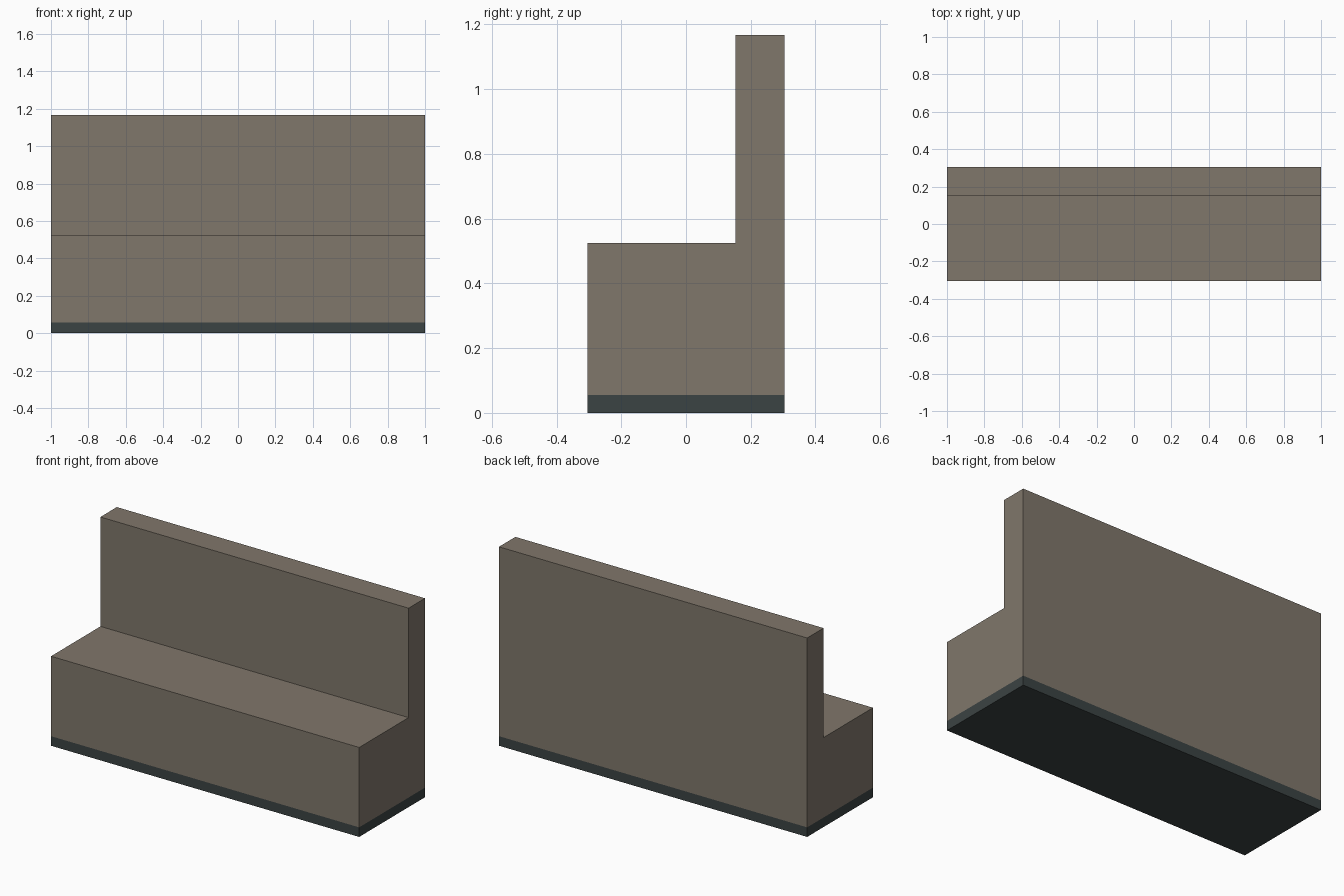
import bpy
import bmesh

default = bpy.data.objects.get("Cube")
if default:
    bpy.data.objects.remove(default, do_unlink=True)


def make_material(name, rgb):
    mat = bpy.data.materials.new(name)
    mat.use_nodes = True
    colour = (*rgb, 1.0)
    mat.diffuse_color = colour
    mat.node_tree.nodes["Principled BSDF"].inputs["Base Color"].default_value = colour
    return mat


def extrude_profile(name, profile, width, mat):
    """Extrude a closed (y, z) side profile along x, centred on x = 0."""
    bm = bmesh.new()
    side = bm.faces.new([bm.verts.new((-width / 2, y, z)) for y, z in profile])
    result = bmesh.ops.extrude_face_region(bm, geom=[side], use_keep_orig=True)
    moved = [v for v in result["geom"] if isinstance(v, bmesh.types.BMVert)]
    bmesh.ops.translate(bm, verts=moved, vec=(width, 0, 0))
    bmesh.ops.recalc_face_normals(bm, faces=bm.faces)
    mesh = bpy.data.meshes.new(name)
    bm.to_mesh(mesh)
    bm.free()
    mesh.materials.append(mat)
    obj = bpy.data.objects.new(name, mesh)
    bpy.context.collection.objects.link(obj)
    return obj


WIDTH = 2.0
FRONT, BACK = -0.305, 0.305
REST_FRONT = 0.153
PLINTH_TOP, SEAT_TOP, REST_TOP = 0.056, 0.525, 1.167

upholstery = make_material("taupe upholstery", (0.216, 0.184, 0.147))
dark_base = make_material("dark slate base", (0.044, 0.056, 0.056))

# Seat and backrest as one L-shaped block
extrude_profile("bench_seat_and_backrest", [
    (FRONT, PLINTH_TOP), (BACK, PLINTH_TOP), (BACK, REST_TOP),
    (REST_FRONT, REST_TOP), (REST_FRONT, SEAT_TOP), (FRONT, SEAT_TOP),
], WIDTH, upholstery)

# Flush plinth under the bench
extrude_profile("plinth", [
    (FRONT, 0), (BACK, 0), (BACK, PLINTH_TOP), (FRONT, PLINTH_TOP),
], WIDTH, dark_base)
